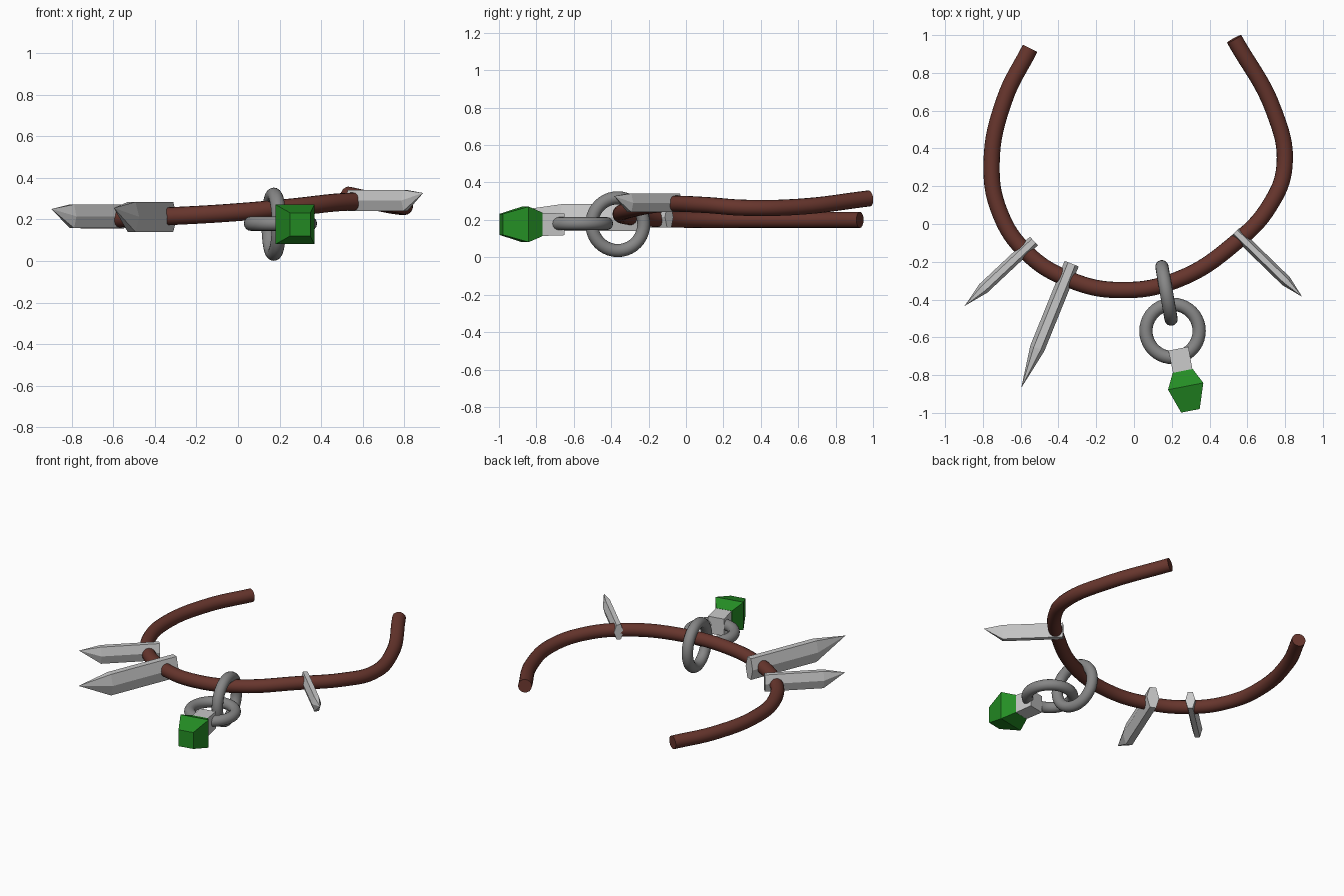
import bpy, bmesh, math
from mathutils import Vector, Matrix

if "Cube" in bpy.data.objects:
    bpy.data.objects.remove(bpy.data.objects["Cube"])


def material(name, rgb):
    m = bpy.data.materials.new(name)
    m.diffuse_color = (*rgb, 1)
    m.use_nodes = True
    m.node_tree.nodes["Principled BSDF"].inputs["Base Color"].default_value = m.diffuse_color
    return m


BROWN = material("brown leather", (0.135, 0.036, 0.026))
RING = material("ring grey", (0.24, 0.24, 0.24))
BONE = material("pale grey", (0.58, 0.58, 0.58))
GREEN = material("gem green", (0.018, 0.27, 0.018))


def smooth(ob):
    bpy.ops.object.select_all(action='DESELECT')
    ob.select_set(True)
    bpy.context.view_layer.objects.active = ob
    bpy.ops.object.shade_smooth_by_angle(angle=math.radians(40))


def loft(name, sections, mat):
    """Skin closed rings of points; a one-point ring makes a tip."""
    bm = bmesh.new()
    rings = [[bm.verts.new(p) for p in s] for s in sections]
    for a, b in zip(rings, rings[1:]):
        n = len(a)
        for i in range(n):
            j = (i + 1) % n
            if len(b) == 1:
                bm.faces.new((a[i], a[j], b[0]))
            else:
                bm.faces.new((a[i], a[j], b[j], b[i]))
    for r in (rings[0], rings[-1]):
        if len(r) > 2:
            bm.faces.new(r)
    bmesh.ops.recalc_face_normals(bm, faces=bm.faces)
    me = bpy.data.meshes.new(name)
    bm.to_mesh(me)
    bm.free()
    me.materials.append(mat)
    ob = bpy.data.objects.new(name, me)
    bpy.context.collection.objects.link(ob)
    return ob


# Cord: a round tube along an open loop
path = [(-0.55, 0.93, 0.20), (-0.685, 0.66, 0.20), (-0.754, 0.32, 0.20),
        (-0.71, 0.06, 0.20), (-0.57, -0.15, 0.205), (-0.34, -0.295, 0.215),
        (-0.07, -0.35, 0.23), (0.23, -0.295, 0.255), (0.53, -0.105, 0.285),
        (0.72, 0.10, 0.28), (0.797, 0.31, 0.265), (0.74, 0.60, 0.27),
        (0.53, 0.98, 0.315)]
cu = bpy.data.curves.new("cord", 'CURVE')
cu.dimensions = '3D'
cu.bevel_depth = 0.043
cu.bevel_resolution = 6
cu.use_fill_caps = True
cu.resolution_u = 8
sp = cu.splines.new('BEZIER')
sp.bezier_points.add(len(path) - 1)
for bp, co in zip(sp.bezier_points, path):
    bp.co = co
    bp.handle_left_type = bp.handle_right_type = 'AUTO'
cu.materials.append(BROWN)
cord = bpy.data.objects.new("cord", cu)
bpy.context.collection.objects.link(cord)
bpy.context.view_layer.objects.active = cord
cord.select_set(True)
bpy.ops.object.convert(target='MESH')
smooth(bpy.context.view_layer.objects.active)


# Two linked rings: one upright round the cord, one lying flat
def ring(name, loc, rot):
    bpy.ops.mesh.primitive_torus_add(location=loc, rotation=rot, major_radius=0.141,
                                     minor_radius=0.035, major_segments=40, minor_segments=16)
    ob = bpy.context.object
    ob.name = name
    ob.data.materials.append(RING)
    smooth(ob)


ring("upright_ring", (0.172, -0.365, 0.177), (0, math.radians(90), math.radians(10)))
ring("flat_ring", (0.204, -0.566, 0.18), (0, 0, 0))


# Spikes: stretched six-sided blades whose tips sit above the middle
def spike(name, back, tip, shoulder, t, h):
    back, tip = Vector(back), Vector(tip)
    run = Vector((tip.x - back.x, tip.y - back.y, 0))
    side = Vector((-run.y, run.x, 0)).normalized()
    up = Vector((0, 0, 1))
    hexa = [(t, 0), (t / 2, h), (-t / 2, h), (-t, 0), (-t / 2, -h), (t / 2, -h)]
    secs = [[back + run * f + side * u + up * v for u, v in hexa] for f in (0, shoulder)]
    loft(name, secs + [[tip]], BONE)


spike("left_spike", (-0.53, -0.09, 0.215), (-0.897, -0.434, 0.25), 0.73, 0.031, 0.057)
spike("long_spike", (-0.33, -0.21, 0.212), (-0.597, -0.868, 0.255), 0.68, 0.04, 0.072)
spike("right_spike", (0.537, -0.042, 0.291), (0.89, -0.385, 0.327), 0.76, 0.029, 0.05)

# Pendant: square mount and cut gem along one slightly turned axis
axis = Vector((0.19, -0.98, 0)).normalized()
across = Vector((-axis.y, axis.x, 0))
start = Vector((0.235, -0.66, 0.176))


def square(d, w, h):
    c = start + axis * d
    return [c + across * x * w + Vector((0, 0, z * h))
            for x, z in ((1, 1), (-1, 1), (-1, -1), (1, -1))]


loft("gem_mount", [square(0, 0.054, 0.058), square(0.122, 0.052, 0.062)], BONE)
loft("gem", [square(0.12, 0.054, 0.063), square(0.203, 0.095, 0.095),
             square(0.335, 0.05, 0.056)], GREEN)
